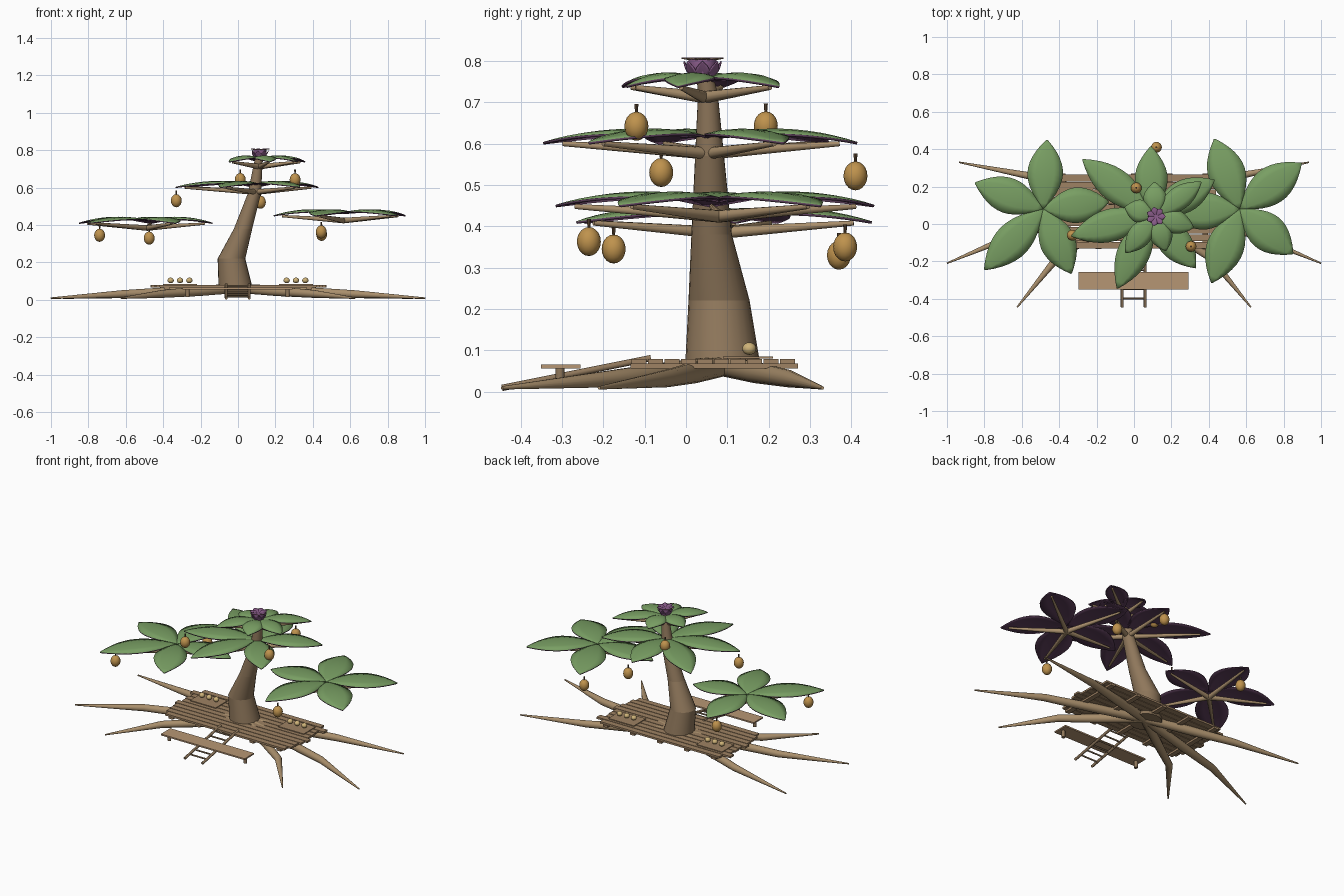
import bpy, bmesh, math, random
from mathutils import Vector

if "Cube" in bpy.data.objects:
    bpy.data.objects.remove(bpy.data.objects["Cube"])
random.seed(4)

def mat(name, col):
    m = bpy.data.materials.new(name)
    m.diffuse_color = (*col, 1)
    m.use_nodes = True
    m.node_tree.nodes["Principled BSDF"].inputs["Base Color"].default_value = m.diffuse_color
    return m

BARK = mat("bark_brown", (0.275, 0.185, 0.105))
ROOT = mat("root_tan", (0.40, 0.275, 0.15))
PLANK = mat("plank_brown", (0.345, 0.225, 0.125))
BENCH = mat("bench_wood", (0.47, 0.305, 0.175))
LEAF = mat("leaf_green", (0.19, 0.345, 0.125))
UNDER = mat("leaf_underside_plum", (0.115, 0.052, 0.11))
BUD = mat("flower_purple", (0.26, 0.11, 0.26))
FRUIT = mat("fruit_gold", (0.52, 0.29, 0.075))
PALE = mat("small_fruit_yellow", (0.62, 0.45, 0.19))
STEM = mat("stem_dark", (0.13, 0.075, 0.04))


def finish(name, bm, *mats, smooth=True, closed=True):
    if closed:
        bmesh.ops.recalc_face_normals(bm, faces=bm.faces)
    me = bpy.data.meshes.new(name)
    bm.to_mesh(me)
    bm.free()
    ob = bpy.data.objects.new(name, me)
    bpy.context.collection.objects.link(ob)
    for m in mats:
        me.materials.append(m)
    if smooth:
        bpy.ops.object.select_all(action='DESELECT')
        ob.select_set(True)
        bpy.context.view_layer.objects.active = ob
        bpy.ops.object.shade_smooth_by_angle(angle=math.radians(40))
    return ob


def tube(name, pts, radii, m, sides=14, level_rings=False):
    """Tapered tube through points."""
    bm = bmesh.new()
    pts = [Vector(p) for p in pts]
    rings = []
    for i, (p, r) in enumerate(zip(pts, radii)):
        d = (pts[min(i + 1, len(pts) - 1)] - pts[max(i - 1, 0)]).normalized()
        if level_rings:
            d = Vector((0, 0, 1))
        ref = Vector((1, 0, 0)) if abs(d.z) > 0.8 else Vector((0, 0, 1))
        a = d.cross(ref).normalized()
        b = d.cross(a)
        rings.append([bm.verts.new(p + r * (a * math.cos(t) + b * math.sin(t)))
                      for t in (2 * math.pi * k / sides for k in range(sides))])
    for r0, r1 in zip(rings, rings[1:]):
        for k in range(sides):
            j = (k + 1) % sides
            bm.faces.new((r0[k], r0[j], r1[j], r1[k]))
    bm.faces.new(rings[0])
    bm.faces.new(rings[-1])
    return finish(name, bm, m)


def box(name, c, s, m):
    bm = bmesh.new()
    bmesh.ops.create_cube(bm, size=1)
    for v in bm.verts:
        v.co = Vector([c[i] + v.co[i] * s[i] for i in range(3)])
    return finish(name, bm, m, smooth=False)


def ball(name, c, r, h, m):
    bm = bmesh.new()
    bmesh.ops.create_uvsphere(bm, u_segments=16, v_segments=10, radius=1)
    for v in bm.verts:
        v.co = Vector((c[0] + v.co.x * r, c[1] + v.co.y * r, c[2] + v.co.z * h))
    return finish(name, bm, m)


def blade(name, base, tip, width, arch, top, under, thick=0.006, dome=0.012):
    """Arched pointed leaf, one colour above and another below."""
    bm = bmesh.new()
    base, tip = Vector(base), Vector(tip)
    d = tip - base
    side = Vector((-d.y, d.x, 0)).normalized()
    n, rows = 12, []
    for i in range(n + 1):
        u = i / n
        w = 0.5 * width * max(0.02, math.sin(math.pi * u ** 1.05)) ** 0.85
        mid = base + d * u + Vector((0, 0, arch * 4 * u * (1 - u)))
        rows.append([bm.verts.new(mid + side * w * s - Vector((0, 0, dome * s * s * w / width * 2)))
                     for s in (-1, -0.5, 0, 0.5, 1)])
    for a, b in zip(rows, rows[1:]):
        for k in range(4):
            bm.faces.new((a[k], b[k], b[k + 1], a[k + 1]))
    ob = finish(name, bm, top, under, closed=False)
    so = ob.modifiers.new("thickness", 'SOLIDIFY')
    so.thickness, so.offset = thick, -1
    so.material_offset = so.material_offset_rim = 1
    return ob


# Trunk: stacked tapering sections with a visible joint between each
trunk = [((-0.01, 0.09, 0.045), 0.093), ((-0.035, 0.08, 0.22), 0.074), ((0.027, 0.062, 0.38), 0.049),
         ((0.088, 0.057, 0.57), 0.035), ((0.107, 0.053, 0.72), 0.024), ((0.115, 0.045, 0.77), 0.02)]
for (p, r), (q, s) in zip(trunk, trunk[1:]):
    tube("trunk_section", [p, q], [r, s], BARK, 24, True)

# Roots: kinked tapering limbs, mirrored left and right
for s in (-1, 1):
    for mid, tip in (((0.62, -0.05), (1.0, -0.21)), ((0.41, -0.18), (0.625, -0.445)),
                     ((0.52, 0.25), (0.935, 0.33))):
        tube("root", [(0, 0.09, 0.062), (s * mid[0] * 0.5, 0.09 + (mid[1] - 0.09) * 0.5, 0.046),
                      (s * mid[0], mid[1], 0.031), (s * tip[0], tip[1], 0.009)],
             [0.025, 0.026, 0.021, 0.004], ROOT, 14)

# Deck planks and the beams under them
for i in range(10):
    half = 0.42 if i in (0, 9) else random.uniform(0.435, 0.473)
    box("deck_plank", (random.uniform(-0.003, 0.003), -0.114 + i * 0.04, 0.073),
        (2 * half, 0.036, 0.012), PLANK)
for x in (-0.38, -0.19, 0, 0.19, 0.38):
    box("deck_beam", (x, 0.068, 0.062), (0.03, 0.405, 0.013), PLANK)

# Fruit trays on the deck
for s in (-1, 1):
    box("fruit_tray", (s * 0.31, 0.15, 0.082), (0.18, 0.12, 0.005), PLANK)
    for k in (-1, 0, 1):
        ball("tray_fruit", (s * 0.31 + k * 0.05, 0.153, 0.104), 0.017, 0.015, PALE)

# Bench
box("bench_seat", (-0.003, -0.303, 0.061), (0.59, 0.095, 0.009), BENCH)
for x in (-0.27, 0.265):
    tube("bench_leg", [(x, -0.305, 0.015), (x, -0.305, 0.058)], [0.011, 0.011], BARK, 12)

# Ladder up to the deck
A, B = Vector((0, -0.445, 0.009)), Vector((0, -0.085, 0.081))
for x in (-0.063, 0.06):
    o = Vector((x, 0, 0))
    tube("ladder_rail", [A + o, B + o], [0.008, 0.008], BARK, 10)
for t in (0.13, 0.27, 0.41, 0.55, 0.69, 0.83):
    p = A.lerp(B, t)
    tube("ladder_rung", [p + Vector((-0.063, 0, 0)), p + Vector((0.06, 0, 0))], [0.005, 0.005], BARK, 10)

# Leaf crowns: centre x, y, tip height, leaf width, leaf tips
crowns = [
    (-0.485, 0.08, 0.412, 0.19,
     [(-0.465, 0.45), (-0.85, 0.22), (-0.80, -0.245), (-0.335, -0.265), (-0.135, 0.12)]),
    (0.565, 0.08, 0.452, 0.20,
     [(0.43, 0.455), (0.895, 0.325), (0.85, -0.16), (0.415, -0.315), (0.19, 0.06)]),
    (0.095, 0.055, 0.604, 0.175,
     [(-0.275, 0.345), (0.09, 0.415), (0.43, 0.235), (0.33, -0.235), (-0.09, -0.345), (-0.335, -0.065)]),
    (0.115, 0.045, 0.740, 0.125,
     [(0.36, 0.225), (0.32, -0.02), (0.17, -0.145), (-0.045, -0.155), (-0.05, 0.09), (0.11, 0.225)]),
]
for cx, cy, z, w, tips in crowns:
    for tx, ty in tips:
        blade("leaf", (cx, cy, z + 0.012), (tx, ty, z), w, 0.026, LEAF, UNDER)
        c = Vector((cx, cy, z - 0.028))
        e = Vector((tx, ty, z - 0.001))
        tube("crown_branch", [c, c.lerp(e, 0.88)], [0.015, 0.006], ROOT, 12)

# Flower on top: flared core and spreading petals
tube("flower_core", [(0.117, 0.04, 0.755), (0.117, 0.04, 0.78), (0.117, 0.04, 0.803)],
     [0.026, 0.036, 0.034], BUD, 12, True)
for k in range(7):
    a = 2 * math.pi * k / 7
    ca, sa = math.cos(a), math.sin(a)
    blade("petal", (0.117 + 0.006 * ca, 0.04 + 0.006 * sa, 0.802),
          (0.117 + 0.052 * ca, 0.04 + 0.052 * sa, 0.808), 0.036, 0.003, BUD, ROOT, 0.003, 0.003)
    # Upright outer petals
    blade("outer_petal", (0.117 + 0.02 * ca, 0.04 + 0.02 * sa, 0.762),
          (0.117 + 0.045 * ca, 0.04 + 0.045 * sa, 0.80), 0.035, -0.003, BUD, BUD, 0.003, 0.003)

# Hanging fruit
for x, y, z in [(-0.74, -0.175, 0.345), (-0.475, 0.37, 0.33), (-0.33, -0.06, 0.53), (0.305, -0.12, 0.642),
                (0.12, 0.41, 0.522), (0.012, 0.193, 0.643), (0.445, -0.235, 0.363), (0.447, 0.385, 0.35)]:
    ball("hanging_fruit", (x, y, z), 0.029, 0.035, FRUIT)
    tube("fruit_stem", [(x, y, z + 0.03), (x, y, z + 0.054)], [0.003, 0.005], STEM, 8)
